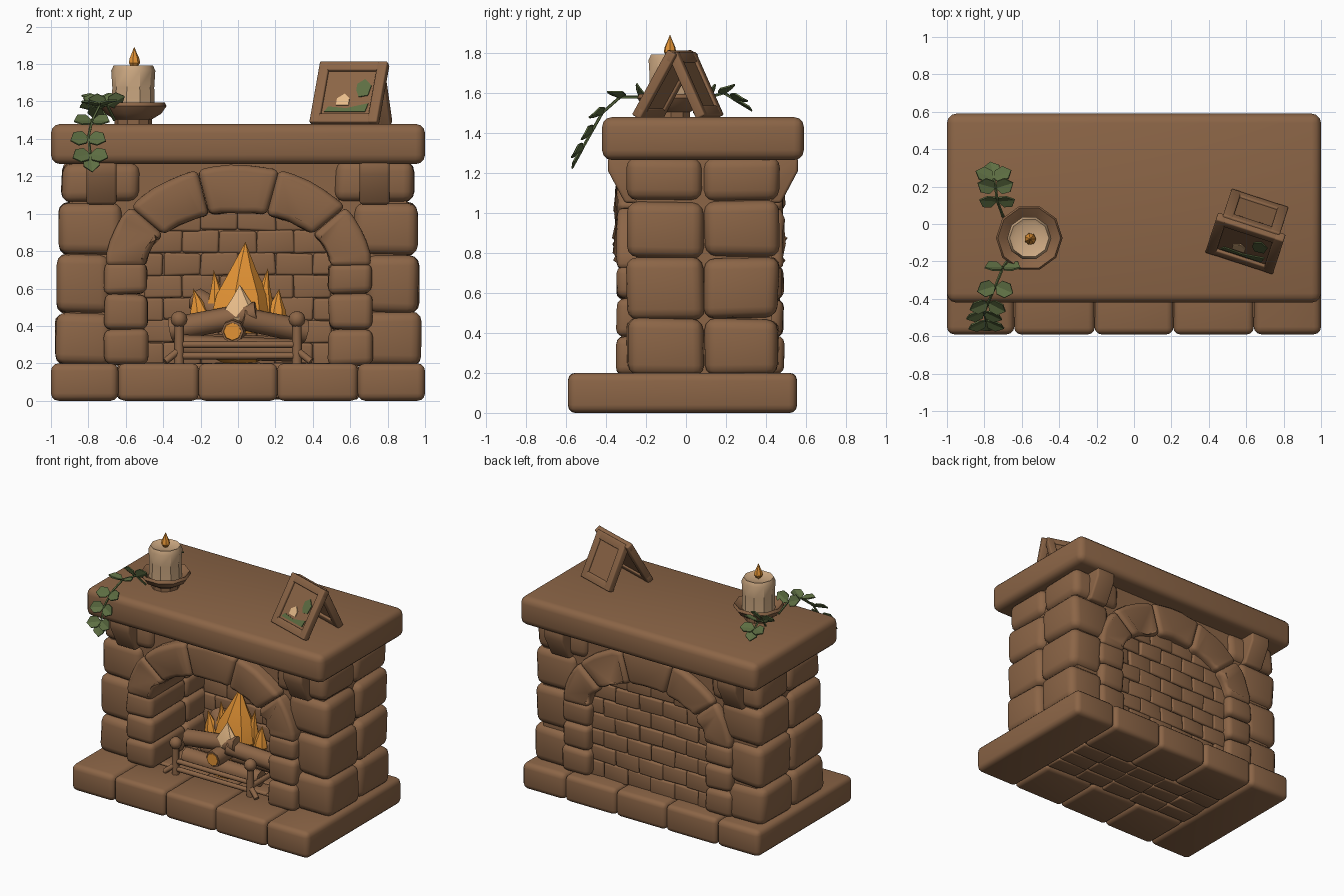
import bpy, bmesh, random
from math import sin, cos, pi, radians
from mathutils import Vector, Matrix

random.seed(4)
cube = bpy.data.objects.get("Cube")
if cube:
    bpy.data.objects.remove(cube)


def material(name, r, g, b):
    m = bpy.data.materials.new(name)
    m.use_nodes = True
    m.diffuse_color = (r, g, b, 1)
    m.node_tree.nodes["Principled BSDF"].inputs["Base Color"].default_value = (r, g, b, 1)
    return m


STONE = material("warm_brown", 0.26, 0.13, 0.062)
WAX = material("candle_wax", 0.6, 0.39, 0.22)
FIRE = material("flame_orange", 0.76, 0.29, 0.035)
GLOW = material("flame_pale", 0.8, 0.5, 0.25)
LEAF = material("leaf_green", 0.11, 0.155, 0.055)


def finish(name, bm, mat, angle=50):
    bmesh.ops.recalc_face_normals(bm, faces=bm.faces)
    me = bpy.data.meshes.new(name)
    bm.to_mesh(me)
    bm.free()
    me.materials.append(mat)
    ob = bpy.data.objects.new(name, me)
    bpy.context.collection.objects.link(ob)
    if angle:
        me.shade_smooth()
        me.set_sharp_from_angle(angle=radians(angle))
    return ob


def prism(name, outline, lo, hi, mat=STONE, bevel=0.0, axis="y", wobble=0.0):
    """Extrude an outline along y (outline in x, z) or x (outline in y, z)."""
    bm = bmesh.new()
    rings = []
    for d in (lo, hi):
        rings.append([bm.verts.new((u, d, v) if axis == "y" else (d, u, v)) for u, v in outline])
    for ring in rings:
        bm.faces.new(ring)
    n = len(outline)
    for i in range(n):
        j = (i + 1) % n
        bm.faces.new((rings[0][i], rings[0][j], rings[1][j], rings[1][i]))
    for v in bm.verts:
        v.co += Vector([random.uniform(-wobble, wobble) for _ in range(3)])
    bmesh.ops.recalc_face_normals(bm, faces=bm.faces)
    if bevel:
        sharp = [e for e in bm.edges if e.calc_face_angle(0) > 0.5]
        bmesh.ops.bevel(bm, geom=sharp, offset=bevel, segments=3, profile=0.5,
                        affect="EDGES", clamp_overlap=True)
    return finish(name, bm, mat)


def box(name, x, y, z, mat=STONE, bevel=0.0, wobble=0.0):
    rect = [(x[0], z[0]), (x[1], z[0]), (x[1], z[1]), (x[0], z[1])]
    return prism(name, rect, y[0], y[1], mat, bevel, wobble=wobble)


def lathe(name, profile, loc, mat=STONE, sides=10, angle=35, lean=(0, 0), squash=1.0):
    """Spin (radius, height) pairs about z; lean shifts the top sideways."""
    bm = bmesh.new()
    top = profile[-1][1] or 1
    rings = []
    for r, z in profile:
        k = (z / top) ** 2
        rings.append([bm.verts.new((loc[0] + r * cos(a) + lean[0] * k,
                                    loc[1] + r * sin(a) * squash + lean[1] * k, loc[2] + z))
                      for a in (2 * pi * i / sides for i in range(sides))])
    for a, b in zip(rings, rings[1:]):
        for i in range(sides):
            j = (i + 1) % sides
            bm.faces.new((a[i], a[j], b[j], b[i]))
    bm.faces.new(rings[0])
    bm.faces.new(rings[-1])
    bmesh.ops.remove_doubles(bm, verts=bm.verts, dist=0.0005)
    return finish(name, bm, mat, angle)


def rod(name, a, b, r, mat=STONE, sides=8):
    a, b = Vector(a), Vector(b)
    bm = bmesh.new()
    bmesh.ops.create_cone(bm, cap_ends=True, segments=sides, radius1=r, radius2=r * 0.93,
                          depth=(b - a).length)
    turn = (b - a).to_track_quat("Z", "Y").to_matrix().to_4x4()
    bm.transform(Matrix.Translation((a + b) / 2) @ turn)
    return finish(name, bm, mat)


# Hearth slab: end slabs, front and back stones, small tiles between
SEAMS = (-0.64, -0.21, 0.21, 0.64)
box("hearth_end_left", (0.64, 1), (-0.59, 0.555), (0, 0.2), STONE, 0.04)
box("hearth_end_right", (-1, -0.64), (-0.59, 0.555), (0, 0.2), STONE, 0.04)
for a, b in zip(SEAMS, SEAMS[1:]):
    box("hearth_front_stone", (a, b), (-0.59, -0.21), (0, 0.2), STONE, 0.035)
    box("hearth_back_stone", (a, b), (0.2, 0.555), (0, 0.2), STONE, 0.035)
box("hearth_core", (-0.7, 0.7), (-0.5, 0.5), (0.03, 0.175))
for row in range(3):
    for col in range(5):
        x, y = -0.64 + col * 0.256, -0.21 + row * 0.137
        box("hearth_tile", (x, x + 0.256), (y, y + 0.137), (0.01, 0.2), STONE, 0.015, 0.006)

# Mantel shelf
box("mantel_shelf", (-1, 1), (-0.42, 0.59), (1.265, 1.48), STONE, 0.05)

# Core wall with an arched opening
SPRING = 0.72


def arc(rx, rz, t0, t1, n):
    ts = [t0 + (t1 - t0) * i / n for i in range(n + 1)]
    return [(rx * cos(t), SPRING + rz * sin(t)) for t in ts]


hole = arc(0.54, 0.34, 0, pi, 20)
prism("core_wall", [(-0.9, 0.19), (-0.9, 1.28), (0.9, 1.28), (0.9, 0.19), (0.54, 0.19)]
      + hole + [(-0.54, 0.19)], -0.25, 0.43)

# Arch stones and jambs, front and back rings
for lo, hi in ((-0.345, 0.08), (0.08, 0.485)):
    for i in range(5):
        t0, t1 = pi * i / 5, pi * (i + 1) / 5
        ring = arc(0.71, 0.54, t0, t1, 5) + arc(0.49, 0.285, t1, t0, 5)
        prism("arch_stone", ring, lo, hi, STONE, 0.035, wobble=0.004)
    for s in (-1, 1):
        for z0, z1 in ((0.19, 0.38), (0.38, 0.57), (0.57, 0.74)):
            box("jamb_stone", sorted((s * 0.485, s * 0.715)), (lo, hi), (z0, z1), STONE, 0.04, 0.008)

# Corner pillars and the corbels under the shelf
ROWS = ((0.19, 0.47, 0.67, 0.975), (0.47, 0.78, 0.68, 0.965),
        (0.78, 1.06, 0.62, 0.955), (1.06, 1.28, 0.52, 0.945))
for s in (-1, 1):
    for z0, z1, x0, x1 in ROWS:
        for y in ((-0.295, 0.09), (0.09, 0.465)):
            box("pillar_stone", sorted((s * x0, s * x1)), y, (z0, z1), STONE, 0.055, 0.01)
    for f in (-1, 1):
        side = [(0.085 + f * u, z) for u, z in
                ((0.2, 1.28), (0.475, 1.28), (0.475, 1.21), (0.39, 1.05), (0.2, 1.05))]
        prism("corbel", side, s * 0.65, s * 0.81, STONE, 0.015, axis="x")

# Brick back wall, kept inside the arch
for row in range(7):
    z = 0.19 + row * 0.12
    for col in range(-4, 4):
        x = col * 0.2 + (row % 2) * 0.1
        far = max(abs(x), abs(x + 0.2))
        if far < 0.66 and (z < SPRING or (far / 0.72) ** 2 + ((z + 0.08 - SPRING) / 0.52) ** 2 < 1):
            box("back_brick", (x, x + 0.2), (0.29, 0.43), (z, z + 0.12), STONE, 0.014, 0.006)
prism("back_wall_fill", [(-0.54, 0.19)] + hole[::-1] + [(0.54, 0.19)], 0.31, 0.41)

# Fire grate
ball = [(0.045 * sin(pi * i / 6), 0.045 - 0.045 * cos(pi * i / 6)) for i in range(7)]
for s in (-1, 1):
    x = s * 0.315
    rod("grate_post", (x, -0.3, 0.2), (x, -0.3, 0.41), 0.027)
    lathe("grate_ball", ball, (x, -0.3, 0.39))
    rod("grate_foot", (x, -0.3, 0.27), (s * 0.39, -0.33, 0.21), 0.02)
    rod("grate_runner", (x, -0.3, 0.27), (x, 0.1, 0.27), 0.02)
for z in (0.24, 0.3):
    rod("grate_bar", (-0.31, -0.3, z), (0.31, -0.3, z), 0.019)

# Logs
LOGS = (((-0.32, -0.17, 0.29), (0.3, -0.15, 0.27)), ((-0.3, 0.03, 0.3), (0.32, 0.06, 0.28)),
        ((-0.36, -0.08, 0.38), (0.1, -0.14, 0.47)), ((0.36, -0.06, 0.37), (0.02, -0.15, 0.44)),
        ((-0.22, 0.08, 0.54), (0.0, -0.1, 0.42)), ((0.0, 0.1, 0.4), (-0.03, -0.26, 0.37)))
for a, b in LOGS:
    rod("log", a, b, 0.065)
rod("glowing_log_end", (-0.03, -0.25, 0.37), (-0.03, -0.268, 0.37), 0.05, FIRE)


# Flames
def flame(name, loc, r, h, mat=FIRE, lean=(0, 0), squash=0.7):
    shape = ((0.55, 0), (1, 0.2), (0.85, 0.42), (0.42, 0.7), (0, 1))
    lathe(name, [(r * a, h * b) for a, b in shape], loc, mat, 7, 30, lean, squash)


flame("flame_main", (0.01, -0.03, 0.36), 0.17, 0.49, lean=(0.03, 0))
flame("flame_bed", (0, -0.12, 0.2), 0.15, 0.14)
for x, h, lean in ((-0.11, 0.3, -0.02), (0.13, 0.31, 0.03), (-0.2, 0.2, -0.04), (0.2, 0.2, 0.02)):
    flame("flame_side", (x, -0.02, 0.4), 0.06, h, lean=(lean, 0))
flame("flame_heart", (0.01, -0.14, 0.4), 0.1, 0.22, GLOW, squash=0.5)

# Candle on its dish
SPOT = (-0.56, -0.075, 1.475)
lathe("candle_dish", ((0.1, 0), (0.1, 0.03), (0.15, 0.06), (0.178, 0.1), (0.168, 0.12),
                      (0.14, 0.1), (0.11, 0.075)), SPOT)
lathe("candle", ((0.116, 0.06), (0.112, 0.2), (0.118, 0.29), (0.105, 0.318), (0.08, 0.305)), SPOT, WAX)
rod("candle_wick", (-0.56, -0.075, 1.77), (-0.56, -0.075, 1.81), 0.008)
flame("candle_flame", (-0.555, -0.08, 1.785), 0.032, 0.108, squash=1)


# Picture frame with a matching rear stand
def framed_panel(name, w, h, base_y, lean):
    m = 0.055
    parts = [box(name + "_panel", (-w + m, w - m), (-0.008, 0.012), (m, h - m))]
    for s in (-1, 1):
        parts.append(box(name + "_side", sorted((s * w, s * (w - m))), (-0.025, 0.025), (0, h), STONE, 0.008))
    for z in (0, h - m):
        parts.append(box(name + "_rail", (-w, w), (-0.024, 0.024), (z, z + m), STONE, 0.008))
    if name == "picture":
        for label, mat, pts in (
                ("grass", LEAF, ((-0.12, 0.07), (0.11, 0.07), (0.12, 0.12), (0, 0.09), (-0.1, 0.1))),
                ("tree", LEAF, ((0.04, 0.2), (0.06, 0.16), (0.11, 0.17), (0.12, 0.23), (0.08, 0.27), (0.04, 0.24))),
                ("cottage", GLOW, ((-0.06, 0.11), (0.01, 0.11), (0.01, 0.15), (-0.02, 0.18), (-0.06, 0.15)))):
            parts.append(prism("painted_" + label, pts, -0.014, -0.008, mat))
    move = (Matrix.Translation((0.61, -0.06, 1.48)) @ Matrix.Rotation(radians(-18), 4, "Z")
            @ Matrix.Translation((0, base_y, 0)) @ Matrix.Rotation(radians(lean), 4, "X"))
    for p in parts:
        p.data.transform(move)


framed_panel("picture", 0.19, 0.375, -0.14, -30)
framed_panel("stand", 0.16, 0.35, 0.19, 25)


# Trailing leaves
def leaf(base, along, normal, size):
    x = along.normalized()
    y = normal.cross(x).normalized()
    z = x.cross(y)
    bm = bmesh.new()
    root, tip = [bm.verts.new(base + x * size * k) for k in (0, 1)]
    for s in (-1, 1):
        a, b = [bm.verts.new(base + size * (x * k + y * s * w + z * 0.1))
                for k, w in ((0.25, 0.36), (0.7, 0.38))]
        bm.faces.new((root, a, b, tip) if s < 0 else (root, tip, b, a))
    ob = finish("leaf", bm, LEAF, 0)
    ob.modifiers.new("thickness", "SOLIDIFY").thickness = 0.008


FRONT = ((-0.66, -0.17, 1.5), (-0.7, -0.23, 1.58), (-0.74, -0.33, 1.58), (-0.78, -0.42, 1.5),
         (-0.8, -0.47, 1.41), (-0.79, -0.52, 1.32))
BACK = ((-0.7, 0.04, 1.5), (-0.73, 0.12, 1.58), (-0.74, 0.19, 1.6), (-0.75, 0.24, 1.57))
for path in (FRONT, BACK):
    pts = [Vector(p) for p in path]
    for a, b in zip(pts, pts[1:]):
        rod("vine_stem", a, b, 0.008, LEAF, 5)
        t = (b - a).normalized()
        up = Vector((1, 0, 0)).cross(t) * (1 if path is BACK else -1)
        for s in (-1, 1):
            leaf(b, Vector((s, 0, 0)) + t * 0.4 + up * 0.3, up, 0.105)
    leaf(pts[-1], t, up, 0.11)
